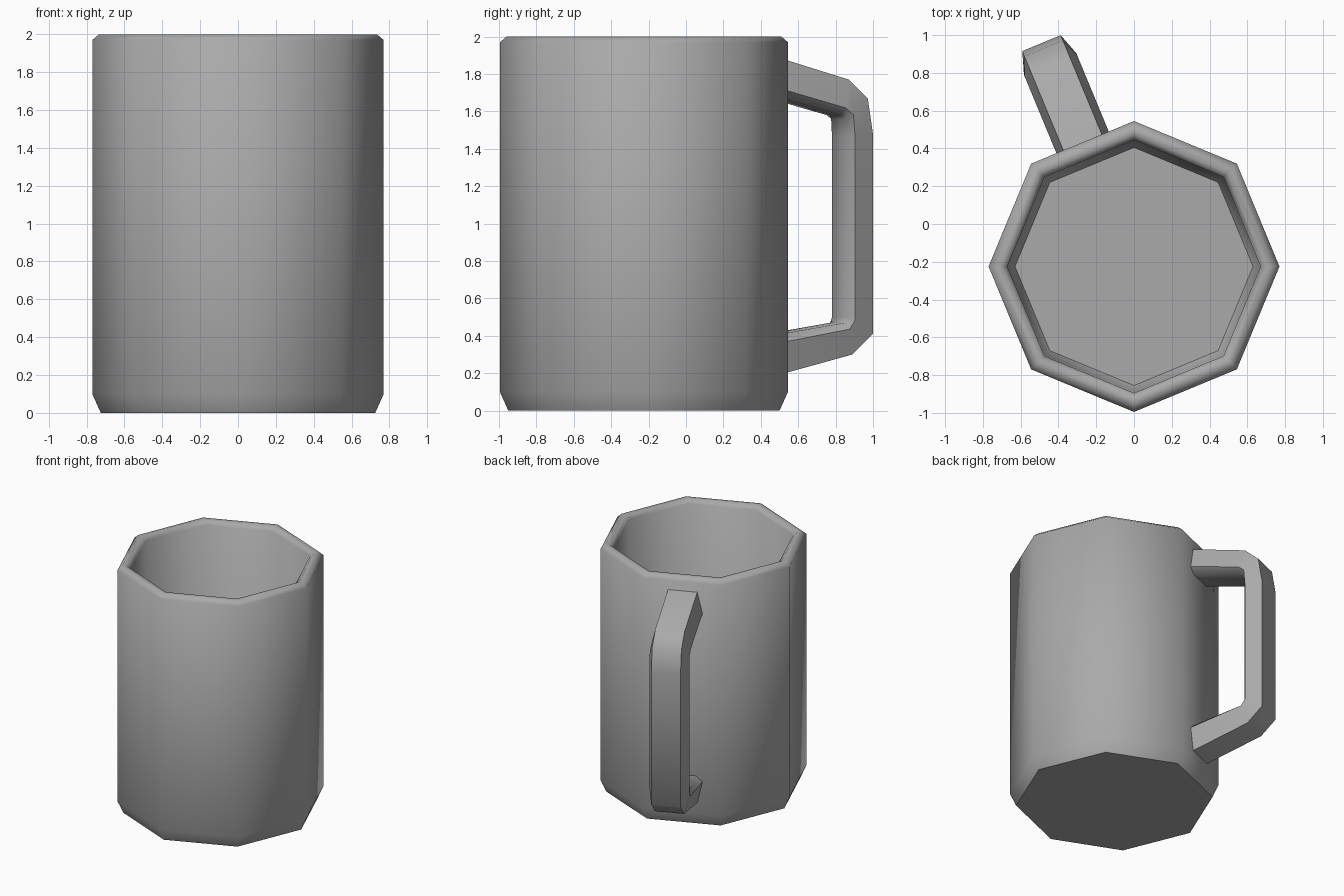
import bpy, bmesh, math
from mathutils import Matrix, Vector

cube = bpy.data.objects.get("Cube")
if cube:
    bpy.data.objects.remove(cube, do_unlink=True)

grey = bpy.data.materials.new("stoneware_grey")
grey.use_nodes = True
colour = (0.4, 0.4, 0.4, 1)
grey.diffuse_color = colour
grey.node_tree.nodes["Principled BSDF"].inputs["Base Color"].default_value = colour

CENTRE = Vector((0, -0.225, 0))
SIDES = 8


def build(name, rings, angle):
    """Skin closed rings of points, cap both ends and smooth the result."""
    bm = bmesh.new()
    loops = [[bm.verts.new(p) for p in ring] for ring in rings]
    for a, b in zip(loops, loops[1:]):
        n = len(a)
        for i in range(n):
            j = (i + 1) % n
            bm.faces.new((a[i], a[j], b[j], b[i]))
    bm.faces.new(loops[0])
    bm.faces.new(loops[-1])
    bmesh.ops.recalc_face_normals(bm, faces=bm.faces)
    mesh = bpy.data.meshes.new(name)
    bm.to_mesh(mesh)
    bm.free()
    mesh.materials.append(grey)
    obj = bpy.data.objects.new(name, mesh)
    bpy.context.collection.objects.link(obj)
    bpy.ops.object.select_all(action="DESELECT")
    obj.select_set(True)
    bpy.context.view_layer.objects.active = obj
    bpy.ops.object.shade_smooth_by_angle(angle=math.radians(angle))
    return obj


# Eight-sided body: underside, outer wall, bevelled rim, inner wall, floor
profile = [(0.725, 0), (0.77, 0.1), (0.77, 1.97), (0.735, 2.0),
           (0.70, 2.0), (0.67, 1.97), (0.665, 0.17), (0.63, 0.1)]


def octagon(radius, z):
    return [CENTRE + Vector((radius * math.cos(math.tau * i / SIDES),
                             radius * math.sin(math.tau * i / SIDES), z))
            for i in range(SIDES)]


build("mug_body", [octagon(r, z) for r, z in profile], 50)

# Handle: six-sided section swept through outer and inner (reach, height) pairs
stations = [((0.69, 1.90), (0.69, 1.69)),
            ((1.14, 1.77), (1.10, 1.58)),
            ((1.25, 1.67), (1.125, 1.56)),
            ((1.28, 1.48), (1.13, 1.46)),
            ((1.28, 0.41), (1.13, 0.50)),
            ((1.16, 0.30), (1.12, 0.47)),
            ((0.69, 0.18), (0.69, 0.40))]
section = [(0, -0.11), (0, 0.11), (0.8, 0.15), (1, 0.1), (1, -0.1), (0.8, -0.15)]

# The handle leaves the middle of the back right wall
turn = Matrix.Rotation(math.radians(112.5), 3, "Z")


def handle_ring(outer, inner):
    ring = []
    for blend, side in section:
        reach, height = Vector(outer).lerp(Vector(inner), blend)
        ring.append(CENTRE + turn @ Vector((reach, -side, height)))
    return ring


build("handle", [handle_ring(o, i) for o, i in stations], 60)
